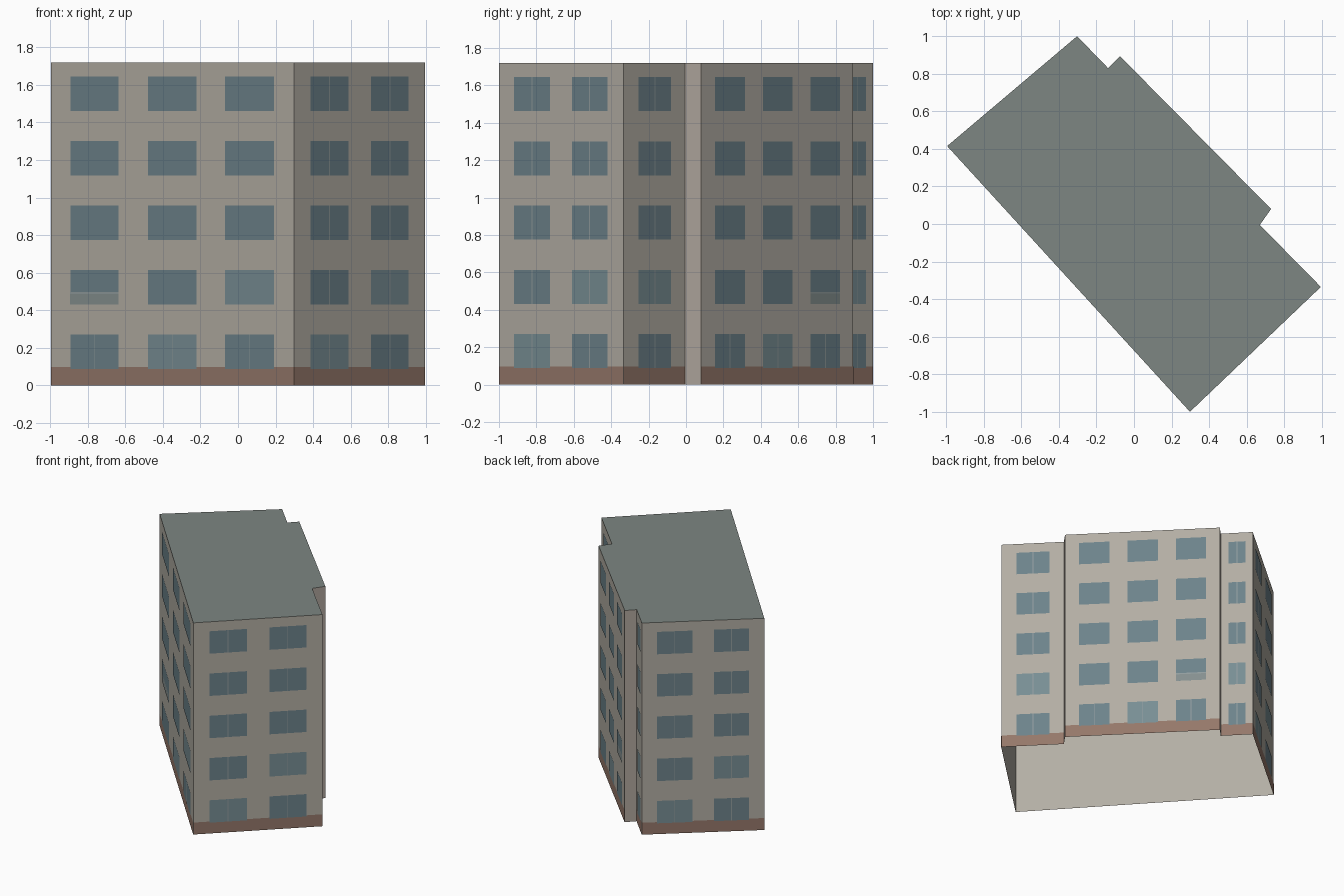
import bpy
from mathutils import Vector

if "Cube" in bpy.data.objects:
    bpy.data.objects.remove(bpy.data.objects["Cube"])

H = 1.72
PLINTH = 0.097


def material(name, hexcode):
    def lin(c):
        return c / 12.92 if c <= 0.04045 else ((c + 0.055) / 1.055) ** 2.4
    m = bpy.data.materials.new(name)
    m.diffuse_color = [lin(int(hexcode[i:i + 2], 16) / 255) for i in (0, 2, 4)] + [1]
    m.use_nodes = True
    m.node_tree.nodes["Principled BSDF"].inputs["Base Color"].default_value = m.diffuse_color
    return m


WALL = material("plaster", "b3aea4")
RETURN = material("plain_plaster", "b3a9a0")
ROOF = material("roof_grey", "7d8682")
BROWN = material("plinth_brown", "95786a")
GLASS = material("glass", "6d838b")
PALE = material("pale_glass", "788e94")
FRAME = material("frame", "929d9e")
PANEL = material("panel", "85908f")

# Footprint, counter-clockwise from the left corner
FOOT = [(-0.995, 0.415), (0.298, -1.0), (0.995, -0.335), (0.67, -0.005),
        (0.73, 0.08), (-0.075, 0.894), (-0.138, 0.83), (-0.303, 1.0)]


def make(name, quads, mat):
    mesh = bpy.data.meshes.new(name)
    verts = [v for q in quads for v in q]
    faces, n = [], 0
    for q in quads:
        faces.append(range(n, n + len(q)))
        n += len(q)
    mesh.from_pydata(verts, [], [list(f) for f in faces])
    mesh.materials.append(mat)
    ob = bpy.data.objects.new(name, mesh)
    bpy.context.collection.objects.link(ob)
    return ob


def side(i):
    return Vector((*FOOT[i], 0)), Vector((*FOOT[(i + 1) % len(FOOT)], 0))


def rect(i, t0, t1, z0, z1, off=0.0):
    """Rectangle on wall i, from fraction t0 to t1 along it."""
    a, b = side(i)
    d = b - a
    out = Vector((d.y, -d.x, 0)).normalized() * off
    return [a + d * t + out + Vector((0, 0, z))
            for t, z in ((t0, z0), (t1, z0), (t1, z1), (t0, z1))]


# Walls: open-bottomed shell, with two plain narrow returns
RETURNS = (3, 5)
MAIN = [i for i in range(8) if i not in RETURNS]
make("walls", [rect(i, 0, 1, 0, H) for i in MAIN], WALL)
make("return_walls", [rect(i, 0, 1, 0, H) for i in RETURNS], RETURN)

# Flat roof
make("roof", [[(x, y, H) for x, y in FOOT]], ROOF)

# Brown base strip
make("plinth", [rect(i, 0, 1, 0, PLINTH, 0.001) for i in MAIN], BROWN)

# Windows: columns per wall, and whether upper floors have a mullion
LONG = [(0.08, 0.279), (0.40, 0.60), (0.718, 0.918)]
BACK = [(0.09, 0.288), (0.405, 0.60), (0.718, 0.912)]
END = [(0.124, 0.414), (0.588, 0.874)]
ONE = [(0.24, 0.77)]
LAYOUT = {0: (LONG, False), 1: (END, True), 2: (ONE, True),
          4: (BACK, False), 6: (ONE, True), 7: (END, True)}
ROWS = [(0.088 + 0.3435 * k, 0.27 + 0.3435 * k) for k in range(5)]
# (wall, floor, column) with a low opaque panel, or with paler glass
PANELLED = {(0, 1, 0), (4, 1, 2)}
PALER = {(0, 0, 1), (0, 1, 2), (1, 0, 0), (2, 1, 0), (4, 0, 1), (6, 1, 0),
         (1, 1, 1), (7, 0, 0), (7, 1, 1)}

glass, pale, frames, panels = [], [], [], []
for i, (cols, split) in LAYOUT.items():
    a, b = side(i)
    half = 0.003 / (b - a).length
    for k, (z0, z1) in enumerate(ROWS):
        for c, (t0, t1) in enumerate(cols):
            key = (i, k, c)
            (pale if key in PALER else glass).append(rect(i, t0, t1, z0, z1, 0.002))
            if key in PANELLED:
                panels.append(rect(i, t0, t1, z0, z0 + 0.055, 0.003))
                frames.append(rect(i, t0, t1, z0 + 0.055, z0 + 0.065, 0.003))
            elif split or k == 0:
                m = (t0 + t1) / 2
                frames.append(rect(i, m - half, m + half, z0, z1, 0.003))

make("windows", glass, GLASS)
make("pale_windows", pale, PALE)
make("window_frames", frames, FRAME)
make("window_panels", panels, PANEL)
